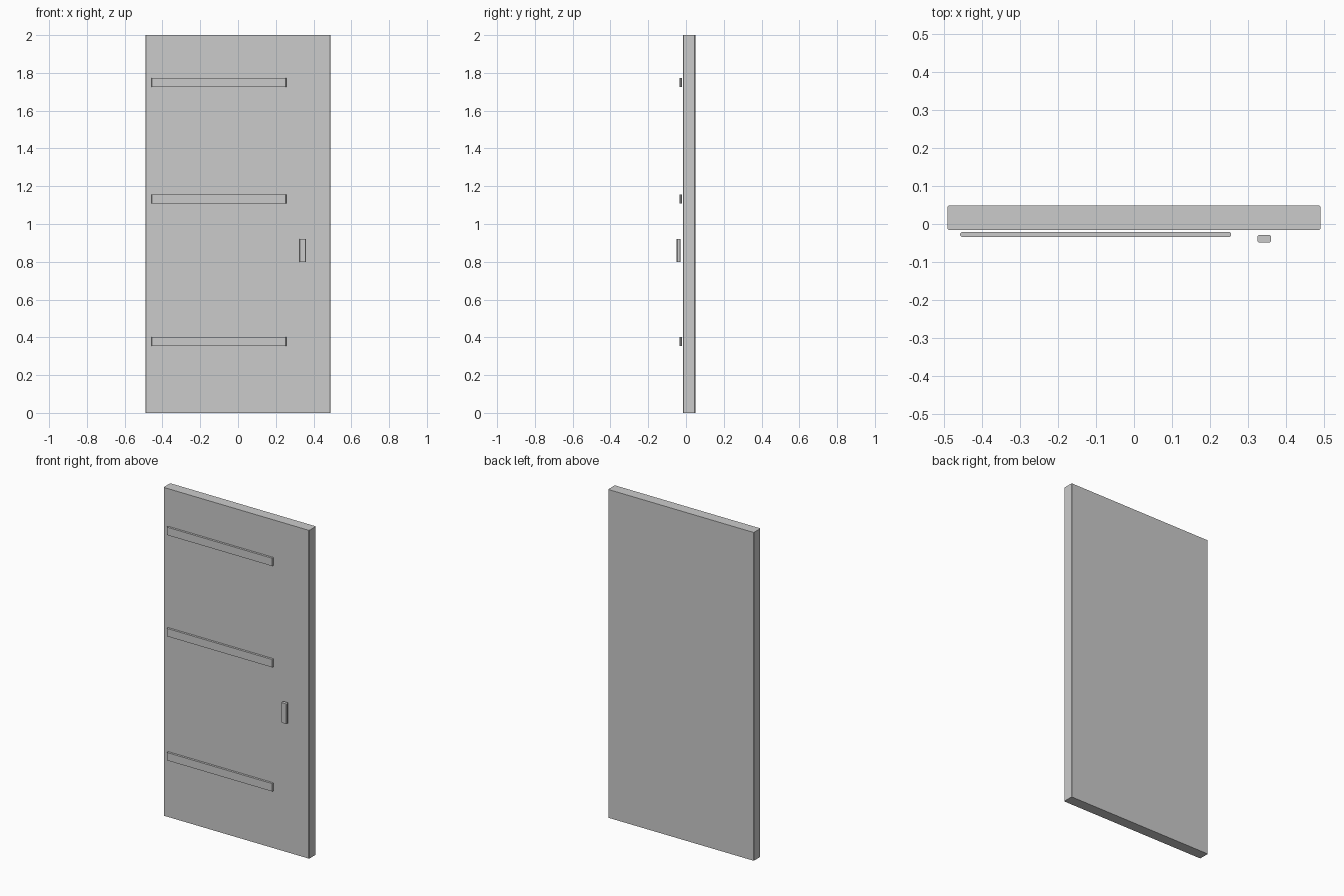
import bpy
import bmesh
from mathutils import Vector

if "Cube" in bpy.data.objects:
    bpy.data.objects.remove(bpy.data.objects["Cube"])

# Single plain grey finish
grey = bpy.data.materials.new("plain_grey")
grey.use_nodes = True
colour = (0.6, 0.6, 0.6, 1)
grey.diffuse_color = colour
grey.node_tree.nodes["Principled BSDF"].inputs["Base Color"].default_value = colour


def box(name, low, high, chamfer):
    """Box between two corners, with only its upright edges chamfered."""
    low, high = Vector(low), Vector(high)
    bm = bmesh.new()
    bmesh.ops.create_cube(bm, size=1)
    bmesh.ops.scale(bm, vec=high - low, verts=bm.verts)
    upright = [e for e in bm.edges
               if abs(e.verts[0].co.z - e.verts[1].co.z) > 1e-4]
    bmesh.ops.bevel(bm, geom=upright, offset=chamfer, segments=1,
                    affect='EDGES', profile=0.5)
    mesh = bpy.data.meshes.new(name)
    bm.to_mesh(mesh)
    bm.free()
    mesh.materials.append(grey)
    obj = bpy.data.objects.new(name, mesh)
    obj.location = (low + high) / 2
    bpy.context.collection.objects.link(obj)
    return obj


# Door slab
box("door_panel", (-0.491, -0.016, 0), (0.491, 0.049, 2), 0.003)

# Hinge straps, standing just clear of the slab
for name, z in (("lower", 0.377), ("middle", 1.133), ("upper", 1.75)):
    box(name + "_hinge_strap", (-0.458, -0.034, z - 0.024),
        (0.256, -0.021, z + 0.024), 0.004)

# Pull handle
box("handle", (0.326, -0.049, 0.798), (0.361, -0.029, 0.92), 0.003)
